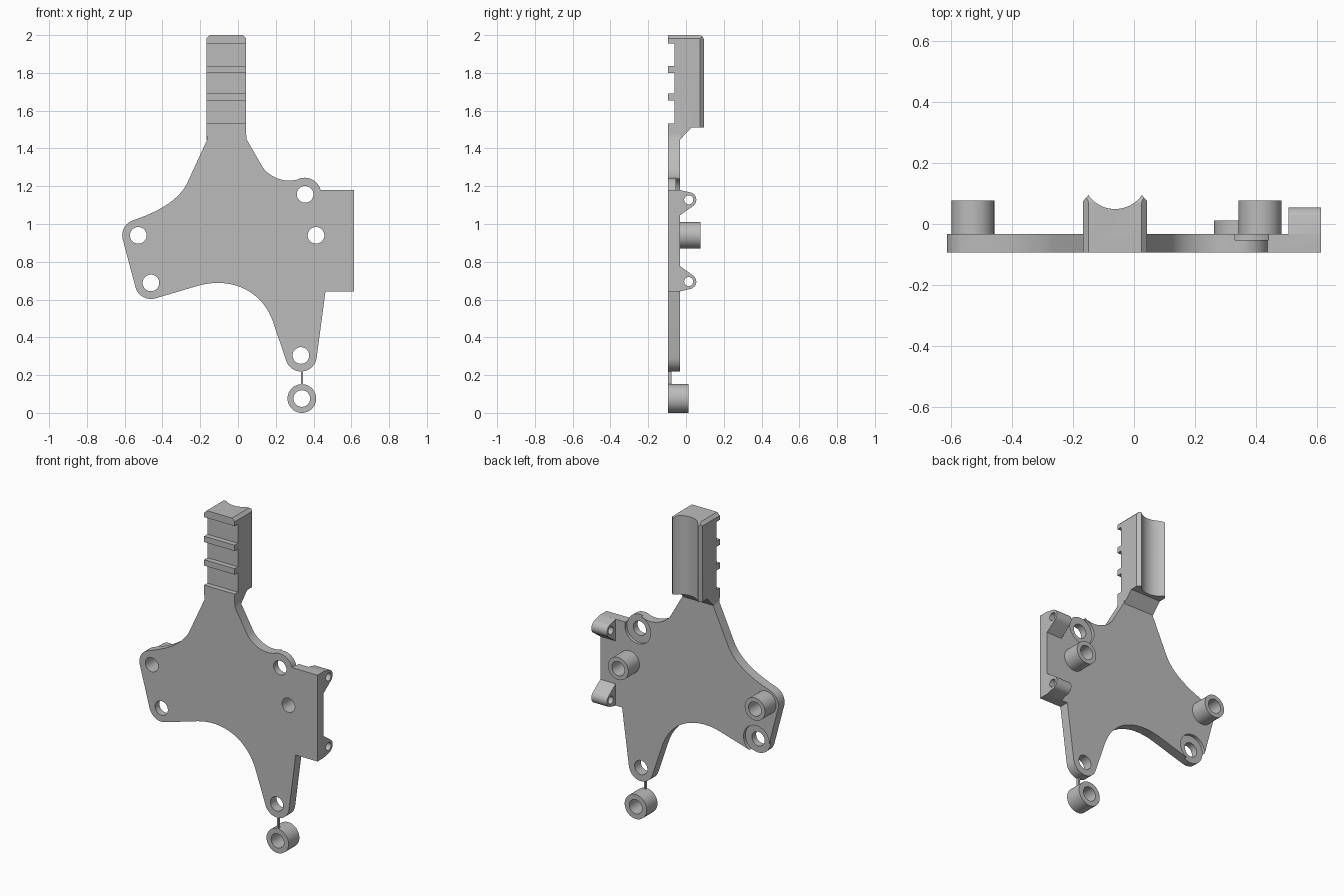
import bpy, bmesh, math
from mathutils import Vector
from mathutils.geometry import interpolate_bezier

if "Cube" in bpy.data.objects:
    bpy.data.objects.remove(bpy.data.objects["Cube"], do_unlink=True)

grey = bpy.data.materials.new("plain grey")
grey.use_nodes = True
grey.diffuse_color = (0.5, 0.5, 0.5, 1)
grey.node_tree.nodes["Principled BSDF"].inputs["Base Color"].default_value = (0.5, 0.5, 0.5, 1)

FRONT, BACK = -0.094, -0.033      # plate faces
LEFT, RIGHT = -0.167, 0.043       # handle sides
HOLE = 0.044


def arc(cx, cy, r, start, end, n=16):
    angles = [math.radians(start + (end - start) * i / n) for i in range(n + 1)]
    return [(cx + r * math.cos(a), cy + r * math.sin(a)) for a in angles]


def circle(cx, cy, r):
    return arc(cx, cy, r, 0, 360, 48)[:-1]


def curve(*points):
    return [tuple(p)[:2] for p in interpolate_bezier(*map(Vector, points), 18)]


def prism(name, points, axis, lo, hi):
    """Extrude a closed 2D profile along one axis."""
    place = {"x": lambda a, b: (lo, a, b), "y": lambda a, b: (a, lo, b),
             "z": lambda a, b: (a, b, lo)}[axis]
    bm = bmesh.new()
    face = bm.faces.new([bm.verts.new(place(*p)) for p in points])
    new = bmesh.ops.extrude_face_region(bm, geom=[face])["geom"]
    step = Vector([hi - lo if axis == k else 0 for k in "xyz"])
    bmesh.ops.translate(bm, vec=step, verts=[v for v in new if isinstance(v, bmesh.types.BMVert)])
    bmesh.ops.recalc_face_normals(bm, faces=bm.faces)
    mesh = bpy.data.meshes.new(name)
    bm.to_mesh(mesh)
    bm.free()
    mesh.materials.append(grey)
    obj = bpy.data.objects.new(name, mesh)
    bpy.context.collection.objects.link(obj)
    return obj


def combine(target, tool, operation):
    """Apply a boolean and remove the tool."""
    mod = target.modifiers.new("boolean", "BOOLEAN")
    mod.operation, mod.solver, mod.object = operation, "EXACT", tool
    mesh = bpy.data.meshes.new_from_object(
        target.evaluated_get(bpy.context.evaluated_depsgraph_get()))
    target.modifiers.clear()
    target.data = mesh
    bpy.data.objects.remove(tool, do_unlink=True)


# Plate outline: neck, right shoulder, square tab, lower arm, left arm
outline = [(LEFT, 1.48), (RIGHT, 1.48), (0.045, 1.45)]
outline += curve((0.128, 1.305), (0.158, 1.255), (0.228, 1.225), (0.283, 1.23))
outline += arc(0.353, 1.158, 0.087, 118, 15)
outline += [(0.613, 1.18), (0.613, 0.643), (0.463, 0.643)]
outline += arc(0.334, 0.302, 0.083, -8, -162)
outline += curve((0.186, 0.48), (0.129, 0.648), (-0.037, 0.723), (-0.212, 0.673))
outline += arc(-0.461, 0.688, 0.085, -74, -168)
outline += arc(-0.529, 0.94, 0.084, 192, 110)
outline += curve((-0.556, 1.02), (-0.425, 1.063), (-0.31, 1.125), (-0.265, 1.225))
outline += [(-0.163, 1.447)]
body = prism("mounting_plate", outline, "y", FRONT, BACK)

# Handle: notched side profile with rounded top back edge, foot sunk in the neck
NOTCH = -0.062
side = [(FRONT, 1.47)]
for low, high in ((1.532, 1.653), (1.69, 1.80), (1.836, 1.955)):
    side += [(FRONT, low), (NOTCH, low), (NOTCH, high), (FRONT, high)]
side += [(FRONT, 2.0)] + arc(0.066, 1.97, 0.03, 90, 0, 8)
side += [(0.096, 1.51), (0.028, 1.51), (BACK, 1.445), (-0.05, 1.445), (-0.05, 1.47)]
handle = prism("handle", side, "x", LEFT - 0.05, RIGHT + 0.05)

# Hollow the handle's back into a trough with chamfered corners
section = [(LEFT, -0.2), (LEFT, 0.075)] + arc(-0.062, 0.156, 0.107, 215, 325, 20)
section += [(RIGHT, 0.075), (RIGHT, -0.2)]
combine(handle, prism("trough_section", section, "z", 1.3, 2.1), "INTERSECT")
top = [(LEFT - 0.08, 1.3), (LEFT - 0.08, 1.902), (LEFT + 0.068, 2.05),
       (RIGHT - 0.068, 2.05), (RIGHT + 0.08, 1.902), (RIGHT + 0.08, 1.3)]
combine(handle, prism("top_chamfer", top, "y", -0.2, 0.2), "INTERSECT")
combine(body, handle, "UNION")

# Hinge lugs, mirrored about the middle of the tab
lug = [(-0.06, 1.18), (BACK, 1.18)] + arc(0.0145, 1.128, 0.04, 78, -52)
lug += [(BACK, 1.045), (-0.06, 1.045)]
pin = circle(0.0145, 1.128, 0.024)
for flip in (False, True):
    mirror = lambda pts: [(y, 1.823 - z) if flip else (y, z) for y, z in pts]
    combine(body, prism("hinge_lug", mirror(lug), "x", 0.507, 0.613), "UNION")
    combine(body, prism("pin_hole", mirror(pin), "x", 0.4, 0.7), "DIFFERENCE")

# Standoff bosses on the back
bosses = [(-0.528, 0.94), (0.413, 0.94)]
for x, z in bosses:
    combine(body, prism("boss", circle(x, z, 0.07), "y", -0.06, 0.077), "UNION")

# Shallow seats and through holes
seats = [(0.355, 1.157), (-0.461, 0.688)]
for x, z in seats:
    combine(body, prism("seat", circle(x, z, 0.0885), "y", -0.052, 0.0), "DIFFERENCE")
for x, z in bosses + seats + [(0.333, 0.304)]:
    combine(body, prism("hole", circle(x, z, HOLE), "y", -0.2, 0.2), "DIFFERENCE")

# Loose spacer ring on a thin tie
ring = prism("spacer_ring", circle(0.338, 0.076, 0.076), "y", FRONT, 0.012)
combine(ring, prism("ring_hole", circle(0.338, 0.076, HOLE), "y", -0.2, 0.2), "DIFFERENCE")
tie = prism("tie", [(0.333, 0.15), (0.343, 0.15), (0.343, 0.222), (0.333, 0.222)],
            "y", FRONT, -0.076)

# Smooth curved walls, keep edges sharp
bpy.ops.object.select_all(action="DESELECT")
for obj in (body, ring, tie):
    obj.select_set(True)
    bpy.context.view_layer.objects.active = obj
bpy.ops.object.shade_smooth_by_angle(angle=math.radians(30))
